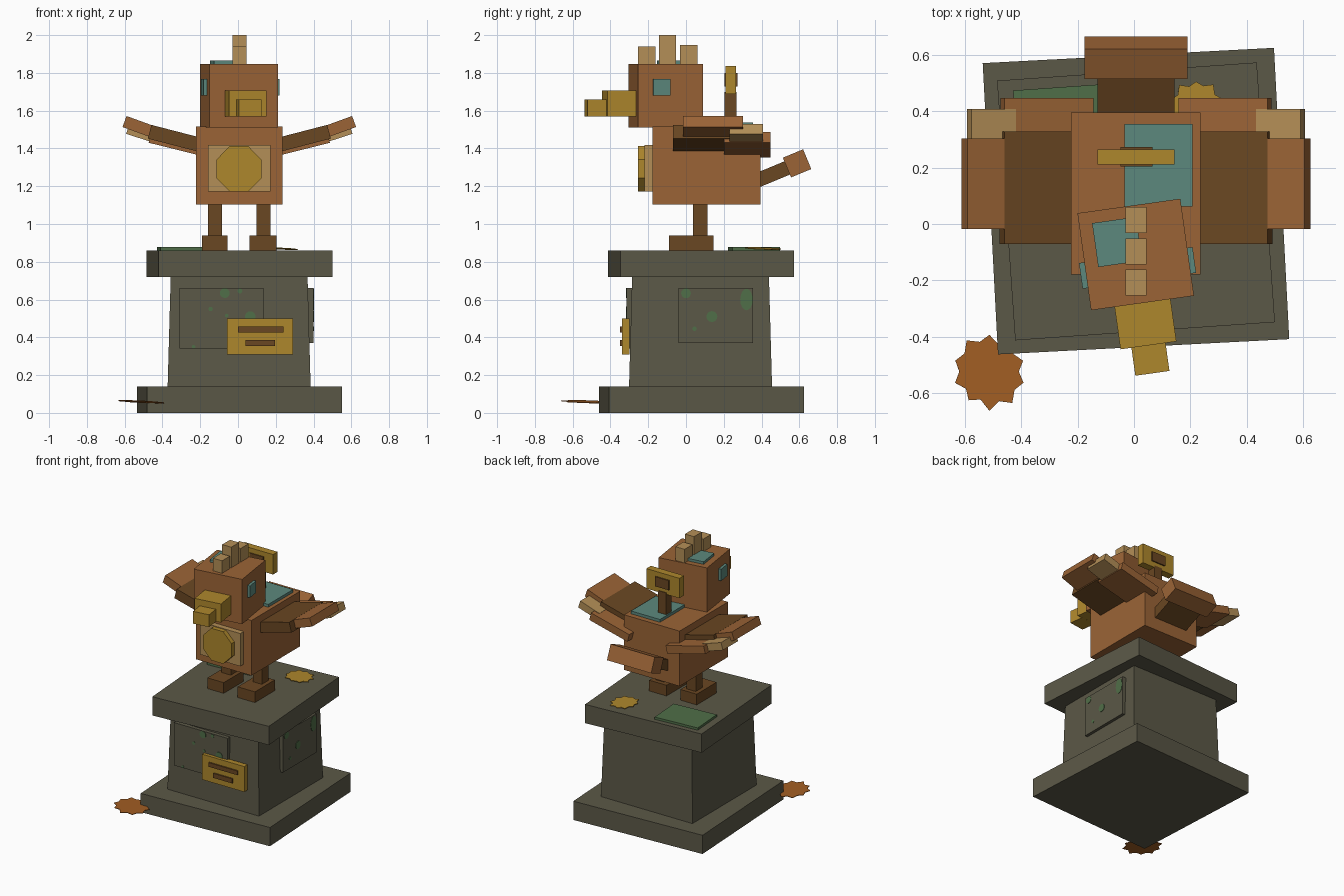
import bpy, bmesh, math, random
from mathutils import Matrix, Vector

cube = bpy.data.objects.get("Cube")
if cube:
    bpy.data.objects.remove(cube, do_unlink=True)
random.seed(4)


def material(name, *srgb):
    lin = [((c / 255 + 0.055) / 1.055) ** 2.4 for c in srgb] + [1]
    m = bpy.data.materials.new(name)
    m.use_nodes = True
    m.diffuse_color = lin
    bsdf = next(n for n in m.node_tree.nodes if n.type == 'BSDF_PRINCIPLED')
    bsdf.inputs["Base Color"].default_value = lin
    bsdf.inputs["Roughness"].default_value = 0.9
    return m


STONE = material("weathered stone", 91, 88, 71)
COPPER = material("copper", 155, 100, 54)
BROWN = material("dark brown", 106, 71, 34)
TAN = material("pale tan", 180, 143, 87)
GOLD = material("old gold", 174, 135, 44)
TEAL = material("verdigris", 92, 136, 125)
MOSS = material("moss green", 80, 110, 72)
RUST = material("rust orange", 162, 94, 35)


def finish(name, bm, mat, matrix=Matrix()):
    bm.transform(matrix)
    bmesh.ops.recalc_face_normals(bm, faces=bm.faces)
    mesh = bpy.data.meshes.new(name)
    bm.to_mesh(mesh)
    bm.free()
    mesh.materials.append(mat)
    ob = bpy.data.objects.new(name, mesh)
    bpy.context.scene.collection.objects.link(ob)
    return ob


def box(name, center, size, mat, turn=0, axis='Z', taper=1, parent=Matrix()):
    """Box from centre and size, turned in degrees, with the top scaled by taper."""
    bm = bmesh.new()
    bmesh.ops.create_cube(bm, size=1)
    for v in bm.verts:
        if v.co.z > 0:
            v.co.x *= taper
            v.co.y *= taper
    place = (Matrix.Translation(center) @ Matrix.Rotation(math.radians(turn), 4, axis)
             @ Matrix.Diagonal((*size, 1)))
    return finish(name, bm, mat, parent @ place)


def span(name, x, y, z, mat):
    """Upright box from its low and high limits."""
    lims = (x, y, z)
    return box(name, [(a + b) / 2 for a, b in lims], [b - a for a, b in lims], mat)


def disc(name, center, radii, depth, mat, axis, sides=16, spin=0):
    """Flat prism facing along the given axis."""
    bm = bmesh.new()
    bmesh.ops.create_cone(bm, cap_ends=True, segments=sides, radius1=1, radius2=1, depth=1,
                          matrix=Matrix.Rotation(math.radians(spin), 4, 'Z'))
    face = Matrix.Rotation(math.pi / 2, 4, 'X')
    if axis == 'X':
        face = Matrix.Rotation(math.pi / 2, 4, 'Z') @ face
    place = Matrix.Translation(center) @ face @ Matrix.Diagonal((*radii, depth, 1))
    return finish(name, bm, mat, place)


def leaf(name, center, radius, mat, tilt):
    """Thin ragged leaf with ten teeth."""
    bm = bmesh.new()
    ring = []
    for i in range(20):
        r = radius * (random.uniform(0.95, 1.08) if i % 2 else random.uniform(0.78, 0.86))
        a = math.tau * i / 20
        ring.append(bm.verts.new((r * math.cos(a), r * math.sin(a), 0)))
    face = bm.faces.new(ring)
    top = bmesh.ops.extrude_face_region(bm, geom=[face])["geom"]
    for v in top:
        if isinstance(v, bmesh.types.BMVert):
            v.co.z += 0.004
    rot = Matrix.Rotation(math.radians(tilt), 4, 'Y') @ Matrix.Rotation(math.radians(-2), 4, 'X')
    return finish(name, bm, mat, Matrix.Translation(center) @ rot)


# Stone plinth
box("plinth_base", (0.007, 0.081, 0.07), (1.033, 1.033, 0.14), STONE, 3)
box("plinth_shaft", (0.006, 0.077, 0.43), (0.757, 0.757, 0.58), STONE, taper=0.957)
box("plinth_cap", (0.007, 0.08, 0.79), (0.922, 0.922, 0.14), STONE, 4)

# Raised panels with moss spots
span("front_panel", (-0.31, 0.135), (-0.315, -0.28), (0.34, 0.66), STONE)
span("left_panel", (0.36, 0.4), (-0.04, 0.355), (0.37, 0.66), STONE)
for x, z, r in [(-0.07, 0.634, 0.026), (0.01, 0.645, 0.013), (-0.145, 0.55, 0.012),
                (0.065, 0.51, 0.028), (-0.235, 0.35, 0.01), (-0.06, 0.515, 0.01)]:
    disc("front_moss_spot", (x, -0.315, z), (r, r), 0.006, MOSS, 'Y')
for y, z, r, h in [(0.0, 0.633, 0.026, 0.026), (0.137, 0.51, 0.029, 0.029),
                   (0.32, 0.6, 0.033, 0.057), (0.045, 0.445, 0.012, 0.012)]:
    disc("left_moss_spot", (0.4, y, z), (r, h), 0.006, MOSS, 'X')

# Plaque with two blank bars
span("plaque", (-0.058, 0.29), (-0.34, -0.3), (0.31, 0.5), GOLD)
span("plaque_upper_bar", (0, 0.24), (-0.35, -0.33), (0.426, 0.457), BROWN)
span("plaque_lower_bar", (0.04, 0.196), (-0.35, -0.33), (0.353, 0.387), BROWN)

# Moss mat and fallen leaves
box("moss_mat", (-0.25, 0.36, 0.867), (0.34, 0.25, 0.02), MOSS, 4)
leaf("rust_leaf", (-0.512, -0.523, 0.057), 0.13, RUST, 3)
leaf("gold_leaf", (0.22, 0.41, 0.868), 0.098, GOLD, 3)

# Legs and feet
for side, foot, leg in [("right", (-0.19, -0.055), (-0.16, -0.085)),
                        ("left", (0.06, 0.203), (0.098, 0.172))]:
    span(side + "_foot", foot, (-0.09, 0.145), (0.86, 0.94), BROWN)
    span(side + "_leg", leg, (0.036, 0.113), (0.93, 1.12), BROWN)

# Body, chest plate and back patch
span("body", (-0.223, 0.236), (-0.178, 0.395), (1.104, 1.516), COPPER)
span("chest_plate", (-0.16, 0.172), (-0.219, -0.17), (1.172, 1.417), TAN)
disc("chest_octagon", (0.005, -0.231, 1.292), (0.128, 0.13), 0.044, GOLD, 'Y', 8, 22.5)
span("back_patch", (-0.033, 0.207), (0.062, 0.355), (1.5, 1.537), TEAL)

# Winding key
span("key_stem", (-0.024, 0.042), (0.204, 0.268), (1.51, 1.7), BROWN)
span("key_handle", (-0.13, 0.143), (0.21, 0.264), (1.687, 1.836), GOLD)
span("key_inset", (-0.048, 0.066), (0.203, 0.273), (1.728, 1.8), BROWN)

# Head, turned slightly, with its parts in head space
head = Matrix.Translation((0.006, -0.108, 0)) @ Matrix.Rotation(math.radians(8), 4, 'Z')
box("head", (0, 0, 1.679), (0.368, 0.347, 0.334), COPPER, parent=head)
box("head_patch", (-0.059, 0.053, 1.85), (0.157, 0.157, 0.03), TEAL, parent=head)
box("beak", (0, -0.245, 1.638), (0.2, 0.16, 0.139), GOLD, parent=head)
box("beak_tip", (0, -0.37, 1.614), (0.122, 0.11, 0.092), GOLD, parent=head)
for side, s in (("right", -1), ("left", 1)):
    box(side + "_eye", (s * 0.19, -0.048, 1.724), (0.026, 0.092, 0.088), TEAL, parent=head)

# Crest blocks
for y, top in [(-0.207, 1.94), (-0.098, 2.0), (0.014, 1.948)]:
    span("crest_block", (-0.03, 0.045), (y - 0.046, y + 0.046), (1.83, top), TAN)

# Tail
box("tail_rod", (0.007, 0.44, 1.257), (0.273, 0.22, 0.076), BROWN, 22.5, 'X')
box("tail_block", (0.007, 0.588, 1.321), (0.365, 0.116, 0.113), COPPER, 22.5, 'X')

# Wings, mirrored about the body centre: (part, x, y limits, z, length, thickness, angle, colour)
feathers = [
    ("wing_inner", 0.315, (-0.07, 0.328), 1.447, 0.33, 0.075, 14.5, BROWN),
    ("wing_outer", 0.507, (-0.017, 0.302), 1.506, 0.214, 0.062, 20, COPPER),
    ("wing_rear", 0.315, (0.2, 0.447), 1.419, 0.325, 0.058, 14, COPPER),
    ("wing_rear_tip", 0.512, (0.23, 0.408), 1.478, 0.165, 0.055, 18, TAN),
]
for side, s in (("right", -1), ("left", 1)):
    for part, x, (y0, y1), z, length, thick, angle, mat in feathers:
        box(side + "_" + part, (0.007 + s * x, (y0 + y1) / 2, z),
            (length, y1 - y0, thick), mat, -s * angle, 'Y')
